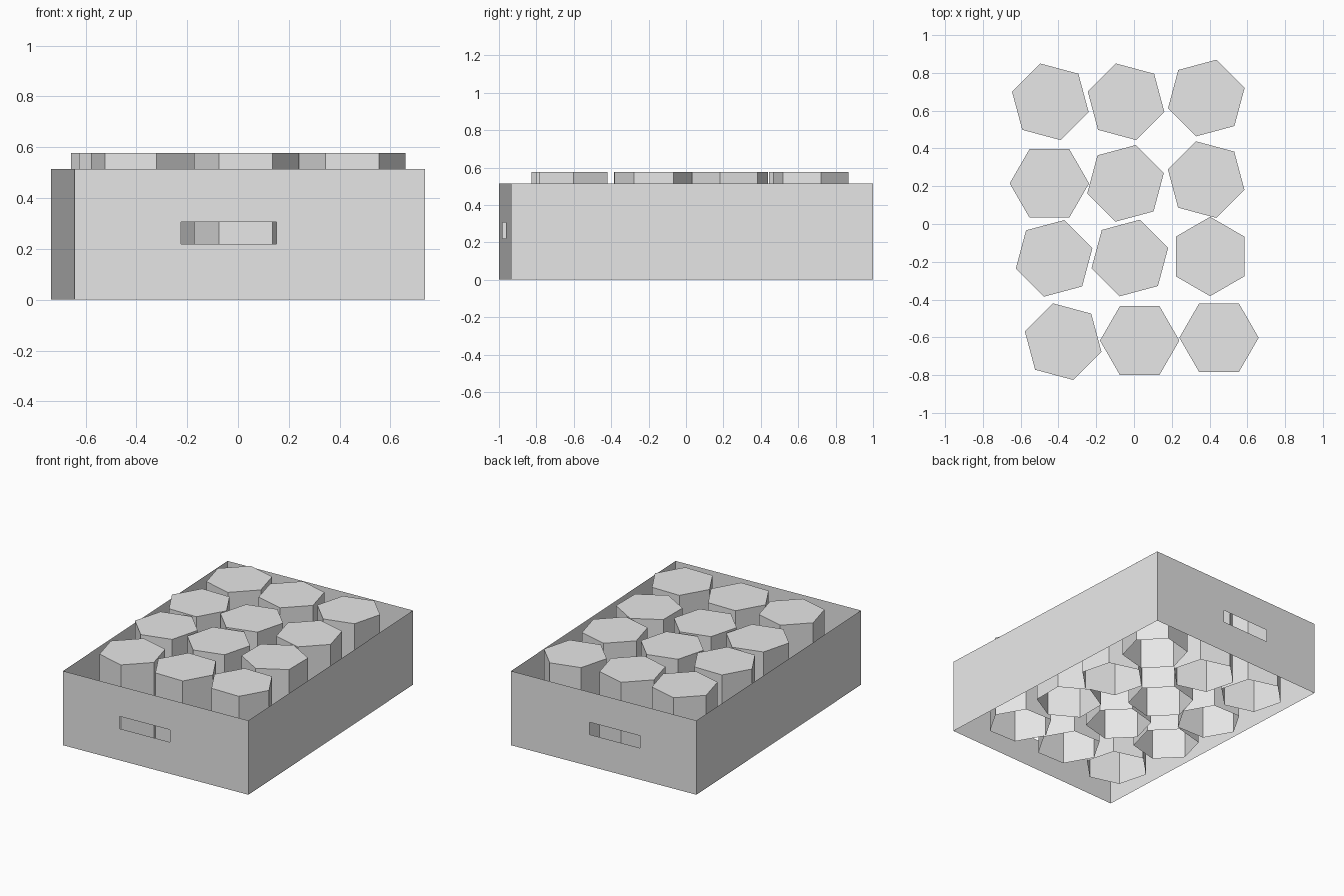
import bpy
import bmesh
from math import radians
from mathutils import Matrix

if "Cube" in bpy.data.objects:
    bpy.data.objects.remove(bpy.data.objects["Cube"])

CAN_RADIUS, CAN_HEIGHT = 0.21, 0.577
HALF_WIDTH, HALF_LENGTH, WALL_HEIGHT = 0.69, 0.969, 0.515
CRATE_TURN = Matrix.Rotation(radians(2.7), 4, "Z")

grey = bpy.data.materials.new("light_grey")
grey.use_nodes = True
grey.diffuse_color = (0.8, 0.8, 0.8, 1)
grey.node_tree.nodes["Principled BSDF"].inputs["Base Color"].default_value = (0.8, 0.8, 0.8, 1)


def add_object(name, bm, matrix):
    mesh = bpy.data.meshes.new(name)
    bm.to_mesh(mesh)
    bm.free()
    mesh.materials.append(grey)
    obj = bpy.data.objects.new(name, mesh)
    obj.matrix_world = matrix
    bpy.context.collection.objects.link(obj)
    return obj


def end_wall(name, side):
    """Thin sheet across the short end, with a hand hole left open."""
    xs = (-HALF_WIDTH, -0.27, 0.105, HALF_WIDTH)
    zs = (0, 0.22, 0.305, WALL_HEIGHT)
    bm = bmesh.new()
    grid = [[bm.verts.new((x, side * HALF_LENGTH, z)) for x in xs] for z in zs]
    for r in range(3):
        for c in range(3):
            if (r, c) != (1, 1):
                quad = [grid[r][c], grid[r][c + 1], grid[r + 1][c + 1], grid[r + 1][c]]
                bm.faces.new(quad if side < 0 else quad[::-1])
    add_object(name, bm, CRATE_TURN)


def side_wall(name, side):
    """Plain sheet along the long side."""
    bm = bmesh.new()
    y = side * HALF_LENGTH
    corners = ((-y, 0), (y, 0), (y, WALL_HEIGHT), (-y, WALL_HEIGHT))
    bm.faces.new([bm.verts.new((side * HALF_WIDTH, a, z)) for a, z in corners])
    add_object(name, bm, CRATE_TURN)


def can(name, x, y, turn):
    """Six-sided can, open underneath, with a tapered tab on its lid."""
    place = Matrix.Translation((x, y, 0)) @ Matrix.Rotation(radians(turn), 4, "Z")
    bm = bmesh.new()
    # Start a corner on the x axis, base at z = 0
    lift = Matrix.Translation((0, 0, CAN_HEIGHT / 2)) @ Matrix.Rotation(radians(30), 4, "Z")
    bmesh.ops.create_cone(bm, cap_ends=True, segments=6, radius1=CAN_RADIUS,
                          radius2=CAN_RADIUS, depth=CAN_HEIGHT, matrix=lift)
    bm.normal_update()
    base = [f for f in bm.faces if f.normal.z < -0.5]
    bmesh.ops.delete(bm, geom=base, context="FACES_ONLY")
    body = add_object(name, bm, place)

    tab = bmesh.new()
    outline = ((-0.03, -0.012), (-0.016, -0.122), (0.016, -0.122), (0.03, -0.012))
    tab.faces.new([tab.verts.new((a, b, CAN_HEIGHT + 0.001)) for a, b in outline])
    add_object(name + "_tab", tab, place)
    return body


# Crate walls
end_wall("crate_front_wall", -1)
end_wall("crate_back_wall", 1)
side_wall("crate_left_wall", 1)
side_wall("crate_right_wall", -1)

# Cans, loosely placed: x, y, turn
rows = (
    ((-0.443, 0.647, -15), (-0.042, 0.647, 45), (0.383, 0.667, 15)),
    ((-0.448, 0.215, 0), (-0.045, 0.215, -45), (0.382, 0.235, 45)),
    ((-0.423, -0.182, -45), (-0.022, -0.18, 15), (0.403, -0.172, 30)),
    ((-0.375, -0.623, 45), (0.03, -0.617, 0), (0.45, -0.602, 0)),
)
cans = [can(f"can_row{r}_{c}", *spot)
        for r, row in enumerate(rows, 1) for c, spot in enumerate(row, 1)]

# Make the lid corners line up whatever angle the primitive starts from
for body in cans:
    first = body.data.vertices[0].co
    if abs(abs(first.x) - CAN_RADIUS) > 0.01 and abs(first.x) < 0.01 or abs(abs(first.y) - CAN_RADIUS) < 0.01:
        body.data.transform(Matrix.Rotation(radians(30), 4, "Z"))
